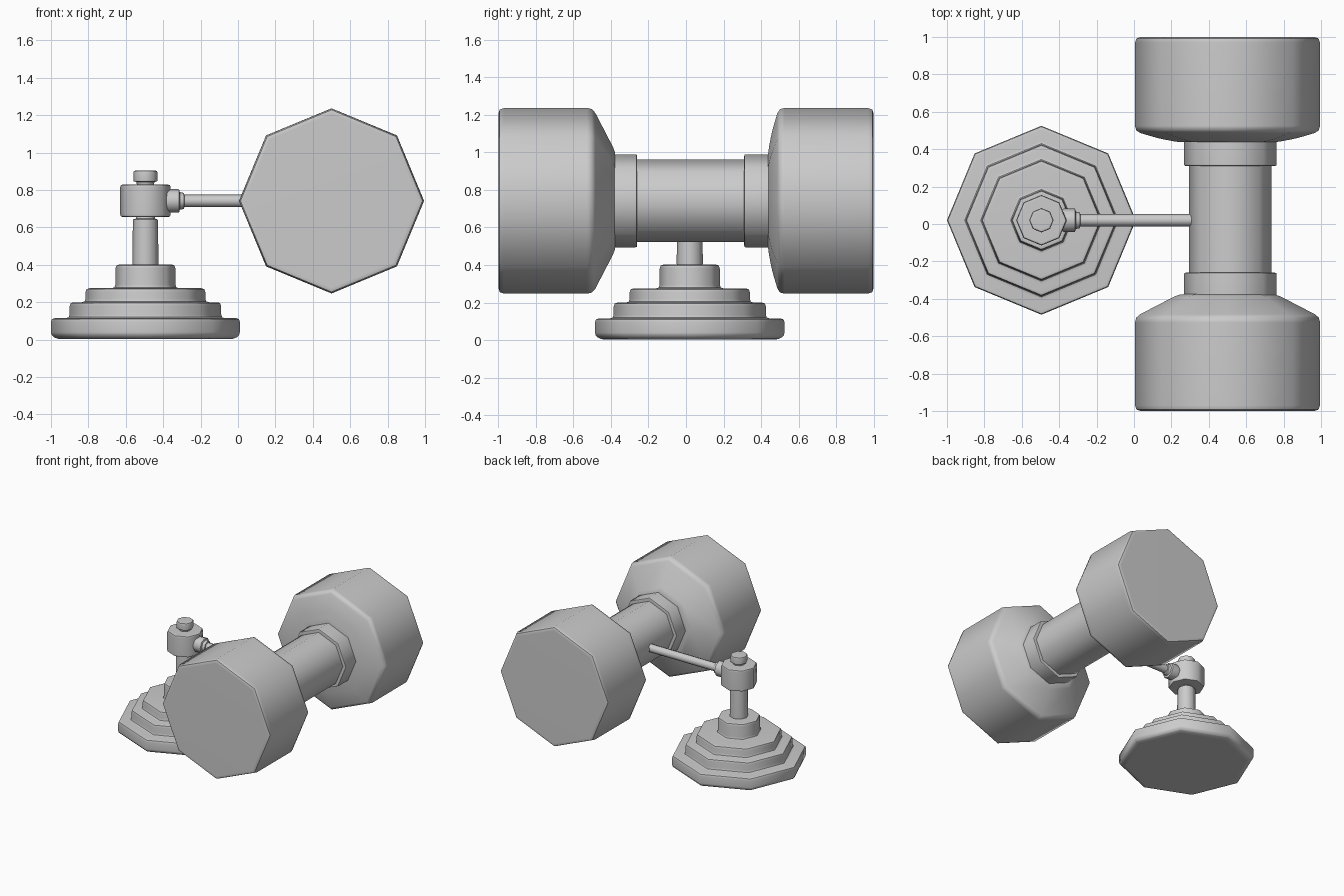
import bpy, bmesh, math
from mathutils import Vector, Matrix

if "Cube" in bpy.data.objects:
    bpy.data.objects.remove(bpy.data.objects["Cube"])

SIDES = 8


def rounded(profile, size):
    """Round each corner of an open (radius, height) profile with a small arc."""
    pts = [Vector(p) for p in profile]
    out = []
    for i, p in enumerate(pts):
        a = pts[i - 1] if i > 0 else Vector((0, p.y))
        b = pts[i + 1] if i < len(pts) - 1 else Vector((0, p.y))
        s = min(size, (a - p).length * 0.45, (b - p).length * 0.45)
        start = p + (a - p).normalized() * s
        end = p + (b - p).normalized() * s
        for t in (0, 0.5, 1):
            out.append(start * (1 - t) ** 2 + p * 2 * t * (1 - t) + end * t * t)
    return out


def lathe(name, profile, origin, axis="Z", size=0.02):
    """Eight-sided turned part; profile runs along the chosen axis."""
    turn = {"Z": Matrix.Identity(4),
            "X": Matrix.Rotation(math.pi / 2, 4, "Y"),
            "Y": Matrix.Rotation(-math.pi / 2, 4, "X")}[axis]
    bm = bmesh.new()
    rings = []
    for r, h in rounded(profile, size):
        rings.append([bm.verts.new(turn @ Vector((
            r * math.cos(math.tau * k / SIDES),
            r * math.sin(math.tau * k / SIDES), h))) for k in range(SIDES)])
    for lo, hi in zip(rings, rings[1:]):
        for k in range(SIDES):
            n = (k + 1) % SIDES
            bm.faces.new((lo[k], lo[n], hi[n], hi[k]))
    bm.faces.new(rings[0][::-1])
    bm.faces.new(rings[-1])
    bmesh.ops.recalc_face_normals(bm, faces=bm.faces)
    mesh = bpy.data.meshes.new(name)
    bm.to_mesh(mesh)
    bm.free()
    ob = bpy.data.objects.new(name, mesh)
    ob.location = origin
    bpy.context.collection.objects.link(ob)
    bpy.context.view_layer.objects.active = ob
    bpy.ops.object.select_all(action="DESELECT")
    ob.select_set(True)
    bpy.ops.object.shade_smooth_by_angle(angle=math.radians(50))
    ob.modifiers.new("even_shading", "WEIGHTED_NORMAL").keep_sharp = True
    return ob


# Stepped mounting base
stand = (-0.495, 0.02, 0)
lathe("stepped_base", [(0.47, 0.003), (0.505, 0.022), (0.505, 0.115), (0.405, 0.115),
                       (0.405, 0.2), (0.32, 0.2), (0.32, 0.275), (0.16, 0.275),
                       (0.16, 0.402)], stand)

# Post, swivel joint and top knob
lathe("post", [(0.07, 0.395), (0.067, 0.645), (0.05, 0.645), (0.05, 0.665)], stand, size=0.012)
lathe("swivel_joint", [(0.135, 0.655), (0.135, 0.83)], stand, size=0.016)
lathe("top_knob", [(0.047, 0.825), (0.047, 0.845), (0.065, 0.845), (0.065, 0.905)],
      stand, size=0.014)

# Side arm with its stepped socket
arm = (0, 0.02, 0.742)
lathe("arm_socket", [(0.063, -0.385), (0.063, -0.313), (0.045, -0.313), (0.045, -0.287)],
      arm, "X", 0.012)
lathe("arm_rod", [(0.033, -0.295), (0.033, 0.31)], arm, "X", 0.003)

# Grip and its two collars
grip = (0.515, 0, 0.742)
lathe("grip", [(0.22, -0.27), (0.22, 0.32)], grip, "Y", 0.003)
lathe("front_collar", [(0.248, -0.395), (0.248, -0.26)], grip, "Y", 0.01)
lathe("back_collar", [(0.248, 0.31), (0.248, 0.45)], grip, "Y", 0.01)

# Large weights at both ends
weight = (0.5, 0, 0.742)
lathe("front_weight", [(0.494, -1.0), (0.495, -0.497), (0.26, -0.375)], weight, "Y", 0.03)
lathe("back_weight", [(0.26, 0.437), (0.37, 0.458), (0.495, 0.495), (0.494, 1.0)],
      weight, "Y", 0.03)
